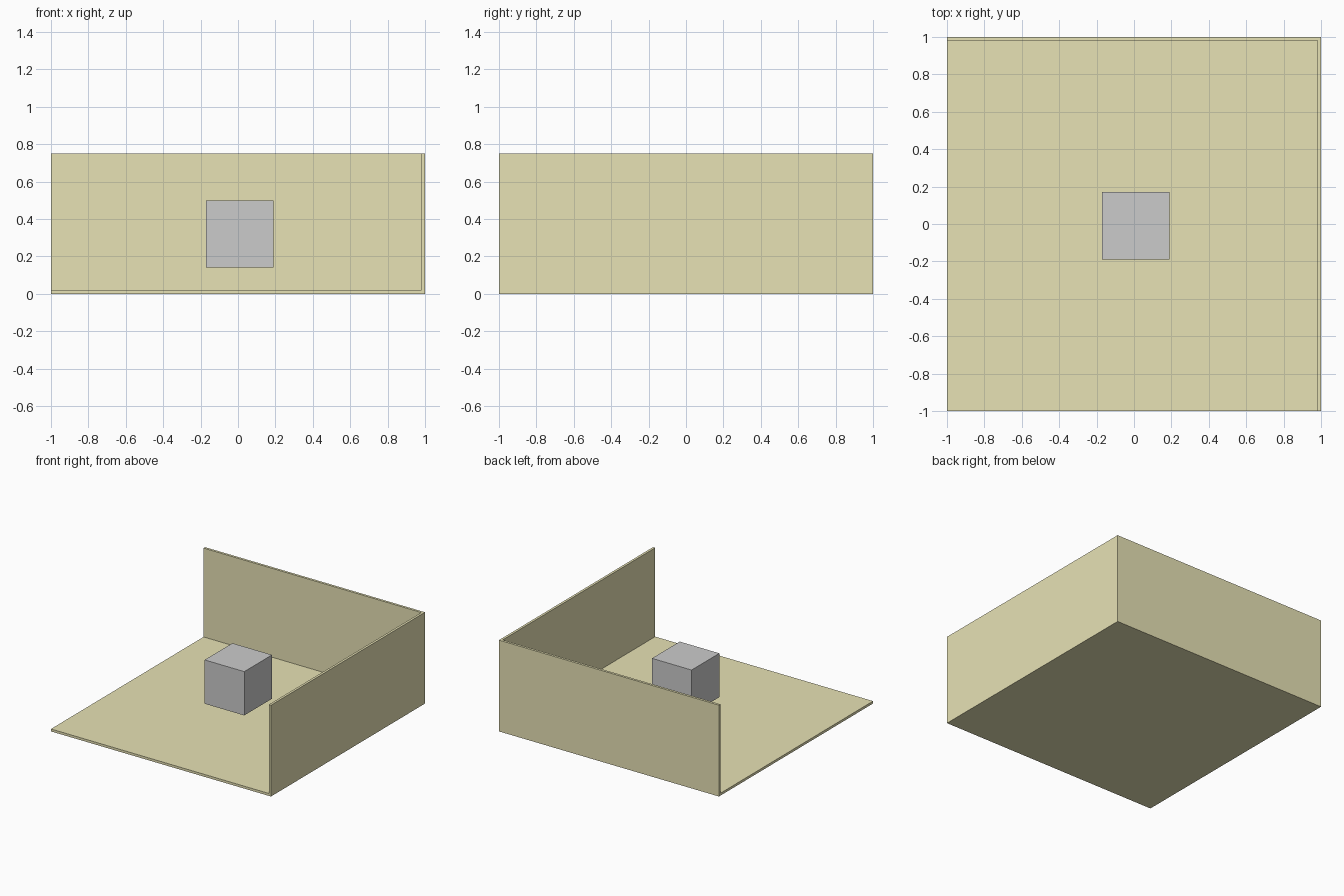
import bpy, bmesh
from mathutils import Matrix, Vector

if "Cube" in bpy.data.objects:
    bpy.data.objects.remove(bpy.data.objects["Cube"])


def box_mesh(name, lo, hi, open_sides=()):
    """Box between two corners, with the faces pointing along open_sides removed."""
    lo, hi = Vector(lo), Vector(hi)
    bm = bmesh.new()
    bmesh.ops.create_cube(bm, size=1, matrix=Matrix.LocRotScale((lo + hi) / 2, None, hi - lo))
    bm.normal_update()
    gone = [f for f in bm.faces if any(f.normal.dot(Vector(d)) > 0.9 for d in open_sides)]
    bmesh.ops.delete(bm, geom=gone, context='FACES')
    mesh = bpy.data.meshes.new(name)
    bm.to_mesh(mesh)
    bm.free()
    obj = bpy.data.objects.new(name, mesh)
    bpy.context.collection.objects.link(obj)
    return obj


# Room corner: floor, back wall and right wall as one thin shell
room = box_mesh("room_corner", (-1, -1, 0), (1, 1, 0.75),
                open_sides=[(0, 0, 1), (0, -1, 0), (-1, 0, 0)])
shell = room.modifiers.new("wall_thickness", 'SOLIDIFY')
shell.thickness = 0.02
shell.offset = -1
shell.use_even_offset = True

paint = bpy.data.materials.new("wall_paint")
paint.diffuse_color = (0.8, 0.76, 0.46, 1)
paint.use_nodes = True
paint.node_tree.nodes["Principled BSDF"].inputs["Base Color"].default_value = paint.diffuse_color
room.data.materials.append(paint)

# Grey cube floating above the floor
box_mesh("floating_cube", (-0.17, -0.19, 0.14), (0.19, 0.17, 0.5))
